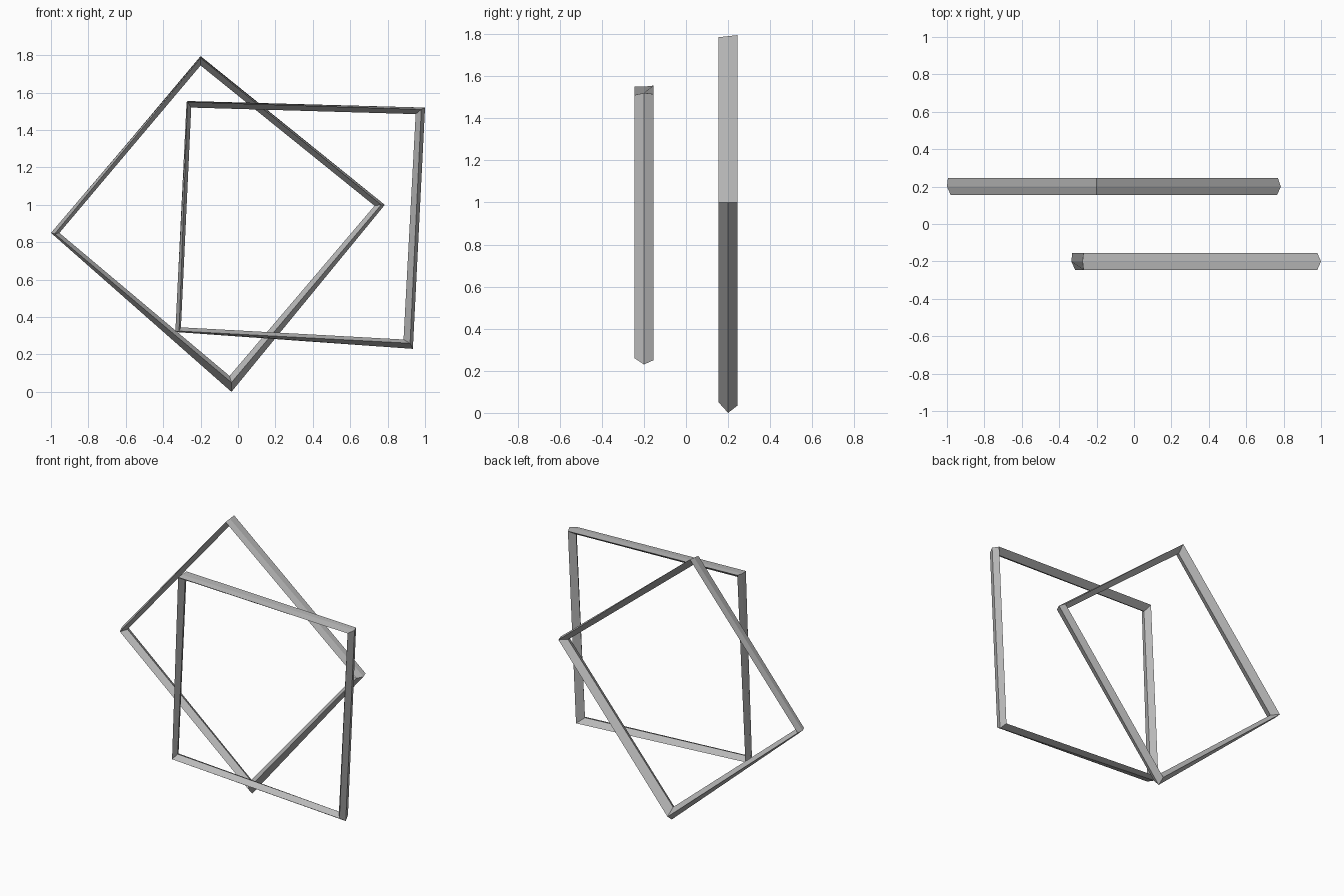
import bpy
import bmesh

# Remove the default cube
default_cube = bpy.data.objects.get("Cube")
if default_cube:
    bpy.data.objects.remove(default_cube, do_unlink=True)

# Single plain grey finish
grey = bpy.data.materials.new("plain_grey")
grey.use_nodes = True
grey_colour = (0.5, 0.5, 0.5, 1)
grey.diffuse_color = grey_colour
grey.node_tree.nodes["Principled BSDF"].inputs["Base Color"].default_value = grey_colour

BAR_HALF_DEPTH = 0.045


def make_frame(name, centre_y, corners):
    """Sweep a four-sided bar section round four corners into a closed frame.

    Each corner lists the (x, z) of its outer, front, inner and back ridges.
    """
    section_depths = (0, -BAR_HALF_DEPTH, 0, BAR_HALF_DEPTH)
    bm = bmesh.new()
    rings = []
    for corner in corners:
        rings.append([bm.verts.new((x, centre_y + depth, z))
                      for (x, z), depth in zip(corner, section_depths)])

    # Bridge every corner section to the next one
    for index, ring in enumerate(rings):
        following = rings[(index + 1) % len(rings)]
        for side in range(len(ring)):
            after = (side + 1) % len(ring)
            bm.faces.new((ring[side], ring[after], following[after], following[side]))
    bmesh.ops.recalc_face_normals(bm, faces=bm.faces[:])

    mesh = bpy.data.meshes.new(name)
    bm.to_mesh(mesh)
    bm.free()
    mesh.materials.append(grey)
    frame = bpy.data.objects.new(name, mesh)
    bpy.context.collection.objects.link(frame)
    return frame


# Tilted frame standing on its lowest corner, at the back
make_frame("back_tilted_frame", 0.2, [
    [(-0.2, 1.79), (-0.2, 1.785), (-0.2, 1.745), (-0.2, 1.795)],
    [(0.785, 1.0), (0.765, 1.0), (0.73, 0.995), (0.77, 1.0)],
    [(-0.035, 0.0), (-0.035, 0.05), (-0.045, 0.085), (-0.035, 0.035)],
    [(-1.0, 0.85), (-0.98, 0.845), (-0.955, 0.85), (-0.995, 0.85)],
])

# Nearly upright frame at the front
make_frame("front_upright_frame", -0.2, [
    [(-0.275, 1.55), (-0.27, 1.55), (-0.25, 1.52), (-0.27, 1.555)],
    [(1.0, 1.52), (0.98, 1.51), (0.95, 1.485), (0.98, 1.515)],
    [(0.935, 0.23), (0.92, 0.26), (0.885, 0.28), (0.92, 0.25)],
    [(-0.335, 0.32), (-0.315, 0.325), (-0.305, 0.345), (-0.33, 0.325)],
])
